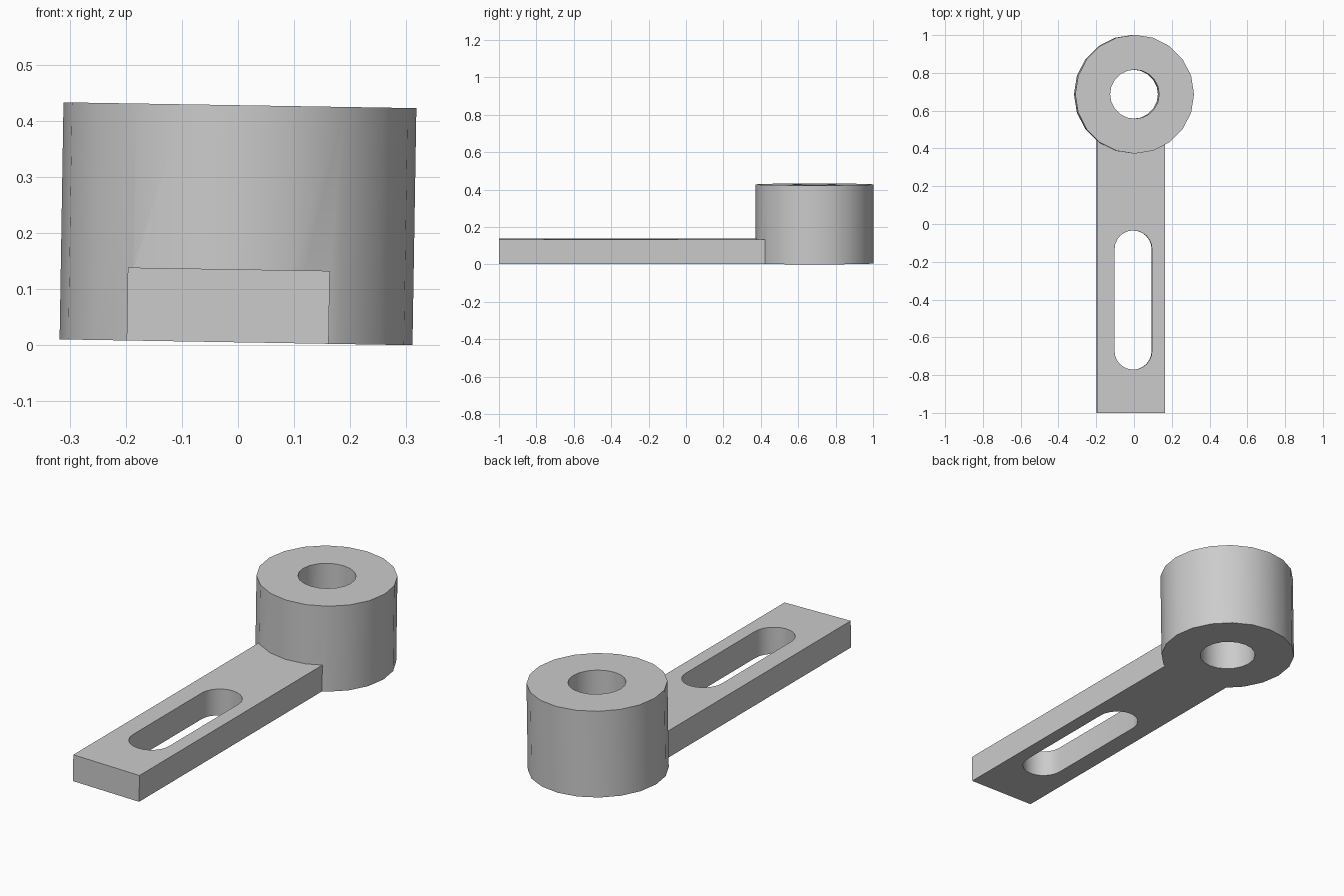
import bpy
from math import sin, cos, pi

if "Cube" in bpy.data.objects:
    bpy.data.objects.remove(bpy.data.objects["Cube"], do_unlink=True)

TILT = 0.0165
BOSS_Y = 0.687

steel = bpy.data.materials.new("plain_grey")
steel.use_nodes = True
steel.diffuse_color = (0.6, 0.6, 0.6, 1)
steel.node_tree.nodes["Principled BSDF"].inputs["Base Color"].default_value = (0.6, 0.6, 0.6, 1)


def arc(cx, cy, r, start, end, steps):
    """Points along an arc, both ends included."""
    angles = [start + (end - start) * i / steps for i in range(steps + 1)]
    return [(cx + r * cos(a), cy + r * sin(a)) for a in angles]


def circle(cx, cy, r, sides):
    return arc(cx, cy, r, 0, 2 * pi, sides)[:-1]


def plate(name, height, *outlines):
    """Extruded flat shape; outlines after the first are holes."""
    curve = bpy.data.curves.new(name, "CURVE")
    curve.dimensions = "2D"
    curve.fill_mode = "BOTH"
    curve.extrude = height / 2
    for points in outlines:
        spline = curve.splines.new("POLY")
        spline.points.add(len(points) - 1)
        for p, (x, y) in zip(spline.points, points):
            p.co = (x, y, 0, 1)
        spline.use_cyclic_u = True
    ob = bpy.data.objects.new(name, curve)
    bpy.context.collection.objects.link(ob)
    bpy.ops.object.select_all(action="DESELECT")
    ob.select_set(True)
    bpy.context.view_layer.objects.active = ob
    bpy.ops.object.convert(target="MESH")
    ob = bpy.context.view_layer.objects.active
    # Rest the shape on its base and weld the caps to the walls
    for v in ob.data.vertices:
        v.co.z += height / 2
    bpy.ops.object.mode_set(mode="EDIT")
    bpy.ops.mesh.select_all(action="SELECT")
    bpy.ops.mesh.remove_doubles(threshold=0.0001)
    bpy.ops.mesh.normals_make_consistent(inside=False)
    bpy.ops.object.mode_set(mode="OBJECT")
    ob.data.materials.clear()
    ob.data.materials.append(steel)
    return ob


# Flat arm with a long rounded slot
slot = arc(-0.0025, -0.133, 0.099, 0, pi, 12) + arc(-0.0025, -0.672, 0.099, pi, 2 * pi, 12)
arm = plate("slotted_arm", 0.13,
            [(-0.195, -1), (0.165, -1), (0.165, 0.5), (-0.195, 0.5)], slot)

# Tall round boss with a through hole
boss = plate("boss", 0.4225,
             circle(0, BOSS_Y, 0.3145, 20), circle(0, BOSS_Y, 0.13, 20))

# Fuse the arm into the boss wall
union = boss.modifiers.new("join_arm", "BOOLEAN")
union.operation = "UNION"
union.solver = "EXACT"
union.object = arm
bpy.context.view_layer.objects.active = boss
bpy.ops.object.modifier_apply(modifier=union.name)
bpy.data.objects.remove(arm, do_unlink=True)
boss.name = "slotted_arm_with_boss"

# Whole part leans very slightly to one side
boss.rotation_euler = (0, TILT, 0)
boss.location = (-0.0035, 0, 0.0052)
boss.select_set(True)
bpy.ops.object.shade_smooth_by_angle(angle=pi / 6)
